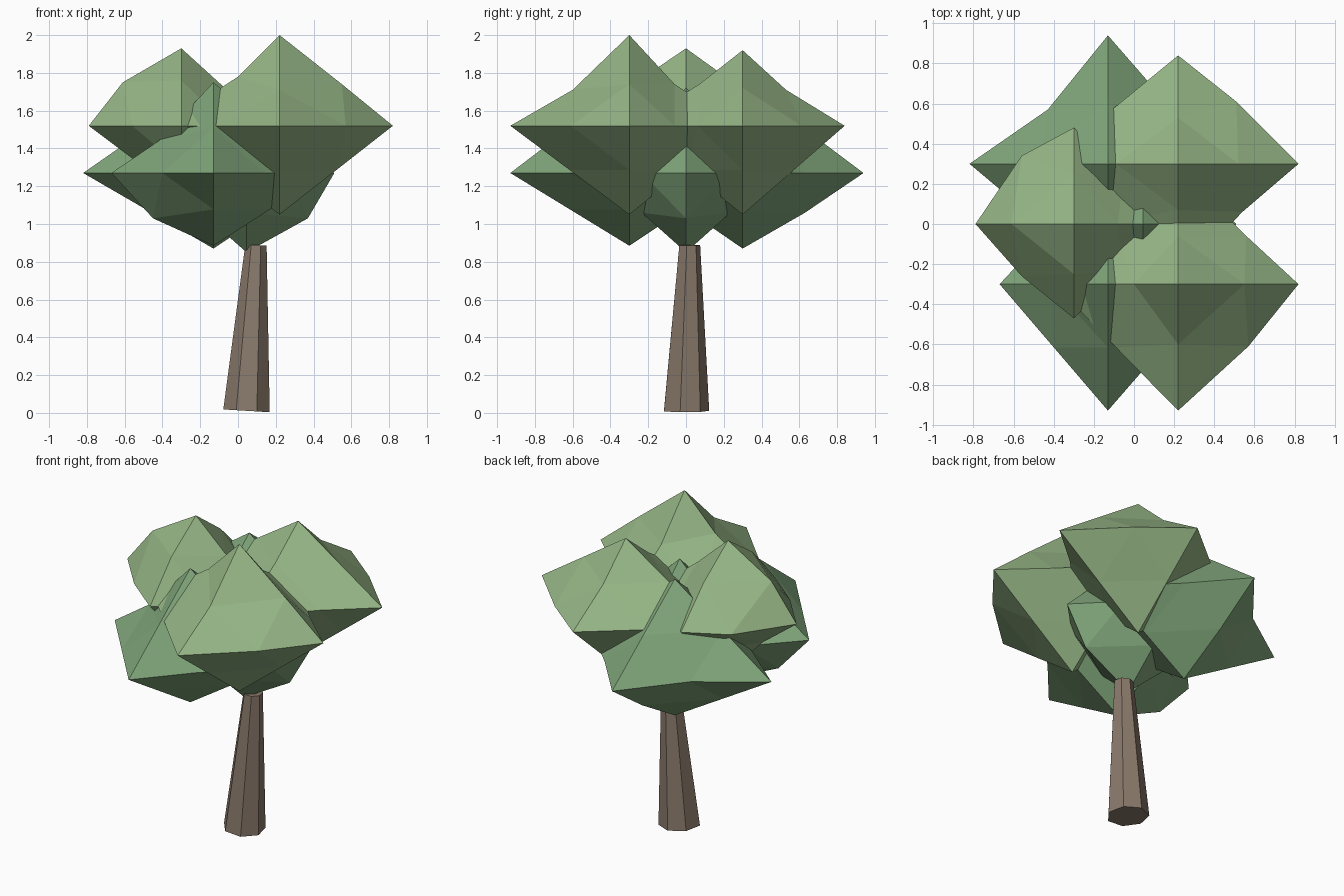
import bpy, bmesh, math
from mathutils import Vector
from itertools import product, combinations

if "Cube" in bpy.data.objects:
    bpy.data.objects.remove(bpy.data.objects["Cube"])


def material(name, rgb):
    m = bpy.data.materials.new(name)
    m.diffuse_color = (*rgb, 1)
    m.use_nodes = True
    m.node_tree.nodes["Principled BSDF"].inputs["Base Color"].default_value = m.diffuse_color
    return m


LIGHT = material("upper_leaves", (0.30, 0.46, 0.235))
DARK = material("lower_leaves", (0.215, 0.375, 0.195))
BARK = material("bark", (0.25, 0.19, 0.145))


def finish(name, bm, mat):
    bmesh.ops.recalc_face_normals(bm, faces=bm.faces)
    me = bpy.data.meshes.new(name)
    bm.to_mesh(me)
    bm.free()
    me.materials.append(mat)
    bpy.context.collection.objects.link(bpy.data.objects.new(name, me))


def clump(name, mat, c, lo, hi, mids):
    """Once-split octahedron: lo/hi are tip positions per axis, mids move edge midpoints."""
    bm = bmesh.new()
    pts = {}
    for axis, (l, h) in enumerate(zip(lo, hi)):
        for s, val in ((-1, l), (1, h)):
            key = [0, 0, 0]
            key[axis] = s
            p = Vector(c)
            p[axis] = val
            pts[tuple(key)] = p
    for a, b in combinations(list(pts), 2):
        key = tuple(i + j for i, j in zip(a, b))
        if any(key):
            p = (pts[a] + pts[b]) / 2
            if key in mids:
                used = [i for i in range(3) if key[i]]
                for i, val in zip(used, mids[key]):
                    p[i] = val
            pts[key] = p
    v = {k: bm.verts.new(p) for k, p in pts.items()}
    for x, y, z in product((-1, 1), repeat=3):
        X, Y, Z = (x, 0, 0), (0, y, 0), (0, 0, z)
        XY, YZ, XZ = (x, y, 0), (0, y, z), (x, 0, z)
        for tri in ((X, XY, XZ), (Y, YZ, XY), (Z, XZ, YZ), (XY, YZ, XZ)):
            bm.faces.new([v[k] for k in tri])
    finish(name, bm, mat)


# Upper leaf clumps
clump("leaves_upper_front", LIGHT, (.22, -.3, 1.52), (-.40, -.93, 1.05), (.82, .28, 2.0),
      {(1, 0, 1): (.55, 1.74), (-1, 0, 1): (0, 1.78), (0, -1, 1): (-.6, 1.71),
       (0, 1, 1): (-.06, 1.74), (1, -1, 0): (.57, -.61), (1, 1, 0): (.56, -.06)})
clump("leaves_upper_back", LIGHT, (.22, .3, 1.52), (-.40, -.28, 1.05), (.82, .84, 1.92),
      {(0, 1, 1): (.53, 1.71), (0, -1, 1): (.07, 1.74), (1, 1, 0): (.51, .61),
       (1, -1, 0): (.54, .06), (-1, 1, 0): (-.11, .57)})
clump("leaves_upper_left", LIGHT, (-.3, 0, 1.52), (-.79, -.47, 1.08), (.19, .48, 1.93),
      {(-1, 0, 1): (-.61, 1.75), (1, 0, 1): (-.08, 1.73), (-1, 1, 0): (-.56, .34),
       (-1, -1, 0): (-.56, -.26), (0, 1, 1): (.25, 1.75), (0, -1, 1): (-.25, 1.76),
       (-1, 0, -1): (-.55, 1.34)})

# Lower leaf clumps
clump("leaves_lower_front", DARK, (-.13, -.3, 1.27), (-.67, -.93, .885), (.47, .28, 1.75),
      {(-1, 0, -1): (-.45, 1.03), (-1, 0, 1): (-.42, 1.44), (1, -1, 0): (.14, -.62)})
clump("leaves_lower_back", DARK, (-.13, .3, 1.27), (-.82, -.28, .87), (.47, .94, 1.75),
      {(-1, 1, 0): (-.43, .57), (0, 1, -1): (.63, 1.06), (1, 1, 0): (.14, .63)})
clump("leaves_lower_right", DARK, (.045, 0, 1.27), (-.43, -.47, .85), (.51, .47, 1.72),
      {(1, 0, -1): (.37, 1.03)})

# Leaning seven-sided trunk
bm = bmesh.new()
rings = []
for cx, cy, z, r, tilt in ((.045, -.003, .011, .126, -.06), (.095, .017, .888, .058, -.03)):
    ring = []
    for i in range(7):
        a = math.pi / 2 + i * math.tau / 7
        dx = r * math.cos(a)
        ring.append(bm.verts.new((cx + dx, cy + r * math.sin(a), z + tilt * dx)))
    rings.append(ring)
low, top = rings
for i in range(7):
    j = (i + 1) % 7
    bm.faces.new((low[i], low[j], top[j], top[i]))
bm.faces.new(low)
bm.faces.new(top)
finish("trunk", bm, BARK)
